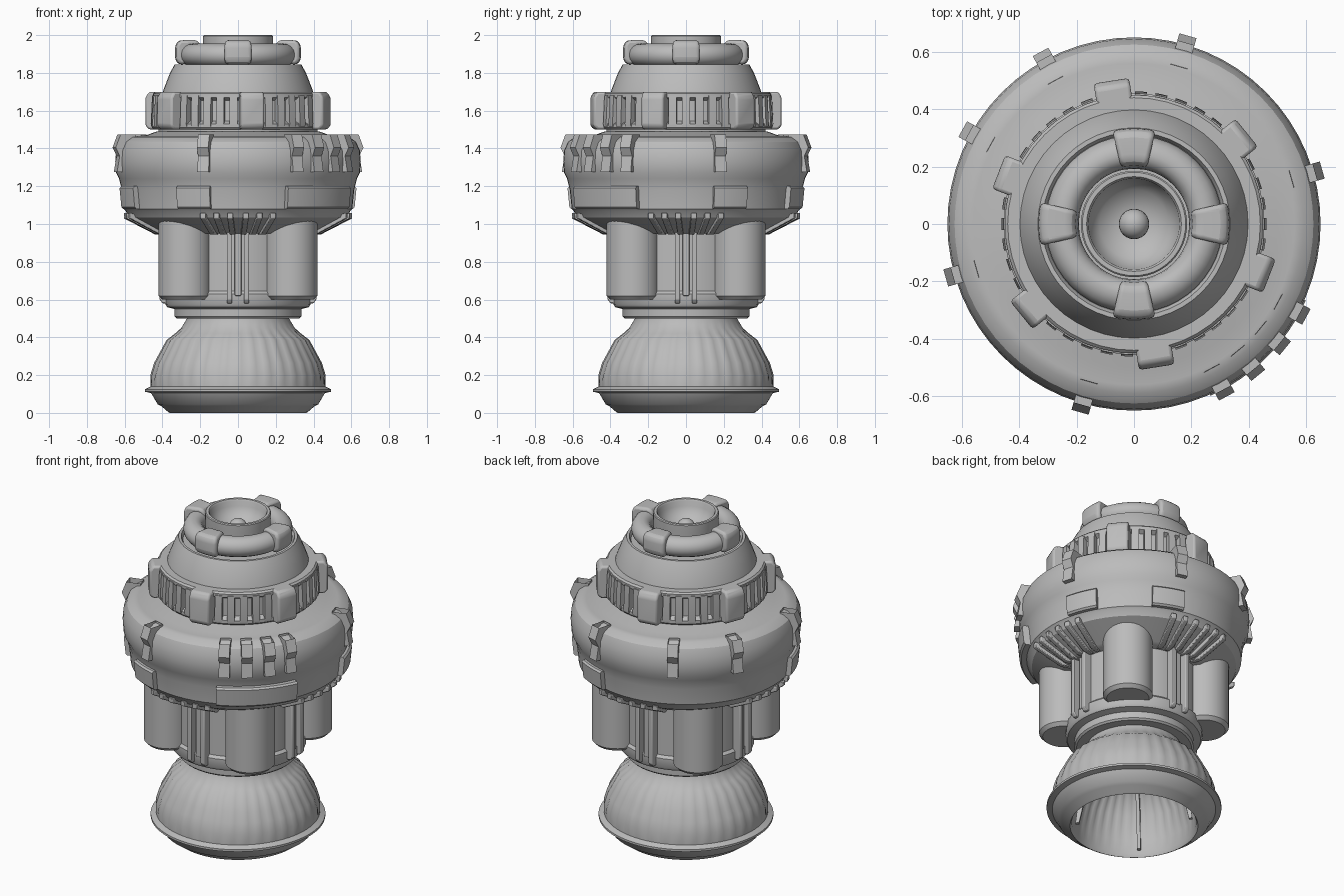
import bpy, bmesh
from math import sin, cos, pi, radians, tau
from mathutils import Matrix, Vector

if "Cube" in bpy.data.objects:
    bpy.data.objects.remove(bpy.data.objects["Cube"])

grey = bpy.data.materials.new("plain grey")
grey.use_nodes = True
GREY = (0.5, 0.5, 0.5, 1)
grey.diffuse_color = GREY
grey.node_tree.nodes["Principled BSDF"].inputs["Base Color"].default_value = GREY


def finish(name, bm, bevel=0, angle=35):
    """Turn a bmesh into a named, shaded object."""
    bmesh.ops.remove_doubles(bm, verts=bm.verts, dist=0.0001)
    bmesh.ops.recalc_face_normals(bm, faces=bm.faces)
    mesh = bpy.data.meshes.new(name)
    bm.to_mesh(mesh)
    bm.free()
    mesh.materials.append(grey)
    ob = bpy.data.objects.new(name, mesh)
    bpy.context.collection.objects.link(ob)
    bpy.ops.object.select_all(action="DESELECT")
    bpy.context.view_layer.objects.active = ob
    ob.select_set(True)
    bpy.ops.object.shade_smooth_by_angle(angle=radians(angle))
    if bevel:
        mod = ob.modifiers.new("soft edges", "BEVEL")
        mod.width, mod.segments = bevel, 2
    return ob


def lathe(name, profile, segments=48, flutes=0, depth=0, band=(0, 0), angle=35):
    """Spin an (r, z) profile; flutes ripple the radius inside the z band."""
    bm = bmesh.new()
    rings = []
    for i, (r, z) in enumerate(profile):
        ring = []
        for s in range(segments):
            a = tau * s / segments
            ripple = depth * cos(flutes * a) if band[0] < z < band[1] else 0
            rr = max(r + ripple, 0) if r else 0
            ring.append(bm.verts.new((rr * cos(a), rr * sin(a), z)))
        rings.append(ring)
    for lo, hi in zip(rings, rings[1:]):
        for s in range(segments):
            t = (s + 1) % segments
            bm.faces.new((lo[s], lo[t], hi[t], hi[s]))
    bmesh.ops.dissolve_degenerate(bm, dist=0.0001, edges=bm.edges)
    return finish(name, bm, angle=angle)


def arc_plates(name, profile, spans, steps=8, bevel=0):
    """Sweep a closed (r, z) outline over each angle span."""
    bm = bmesh.new()
    for a0, a1 in spans:
        rings = []
        for s in range(steps + 1):
            a = radians(a0 + (a1 - a0) * s / steps)
            rings.append([bm.verts.new((r * cos(a), r * sin(a), z)) for r, z in profile])
        n = len(profile)
        for p, q in zip(rings, rings[1:]):
            for i in range(n):
                j = (i + 1) % n
                bm.faces.new((p[i], p[j], q[j], q[i]))
        bm.faces.new(rings[0])
        bm.faces.new(rings[-1][::-1])
    return finish(name, bm, bevel)


def bars(name, profile, width, angles, bevel=0, pocket=0, offsets=(0,)):
    """Extrude a closed (r, z) outline sideways and copy it at each angle."""
    bm = bmesh.new()
    for deg in angles:
        for off in offsets:
            rot = Matrix.Rotation(radians(deg), 4, "Z")
            sides = [[bm.verts.new(rot @ Vector((r, off + w, z))) for r, z in profile]
                     for w in (-width / 2, width / 2)]
            n = len(profile)
            walls = []
            for i in range(n):
                j = (i + 1) % n
                walls.append(bm.faces.new((sides[0][i], sides[0][j], sides[1][j], sides[1][i])))
            bm.faces.new(sides[0])
            bm.faces.new(sides[1][::-1])
            if pocket:
                # sunken top socket
                top = max(walls, key=lambda f: f.calc_center_median().z)
                bmesh.ops.inset_individual(bm, faces=[top], thickness=0.012)
                for v in top.verts:
                    v.co.z -= pocket
    return finish(name, bm, bevel)


QUARTERS = (0, 90, 180, 270)
DIAGONALS = (45, 135, 225, 315)

# Hollow fluted bell at the bottom
lathe("bell_nozzle", [(0, .43), (.12, .42), (.24, .36), (.31, .24), (.345, .1), (.35, .02),
                      (.36, 0), (.37, .005), (.405, .035), (.425, .045), (.46, .105),
                      (.492, .112), (.492, .125), (.462, .14), (.46, .2), (.44, .265),
                      (.41, .32), (.375, .385), (.33, .42), (.3, .45), (.27, .5), (.27, .52)],
      segments=144, flutes=36, depth=.004, band=(.19, .425))
bars("bell_inner_ribs", [(.33, .03), (.31, .03), (.27, .22), (.18, .38), (.2, .41), (.3, .3)],
     .02, DIAGONALS)

# Lower drum and its pods
lathe("lower_drum", [(0, .5), (.325, .5), (.335, .51), (.335, .55), (.375, .56), (.385, .575),
                     (.385, .63), (.37, .645), (.37, .97), (0, .97)])
pods = bmesh.new()
for deg in DIAGONALS:
    a = radians(deg)
    outline = [(0, .6), (.12, .6), (.14, .62), (.14, 1.02), (0, 1.02)]
    spun = [pods.verts.new((r + .396 * cos(a), .396 * sin(a), z)) for r, z in outline]
    edges = [pods.edges.new(pair) for pair in zip(spun, spun[1:])]
    bmesh.ops.spin(pods, geom=spun + edges, cent=(.396 * cos(a), .396 * sin(a), 0),
                   axis=(0, 0, 1), angle=tau, steps=28, use_merge=True)
finish("round_pods", pods)
bars("drum_ribs", [(.33, .58), (.4, .58), (.415, .6), (.415, .96), (.33, .96)],
     .028, QUARTERS, bevel=.005, offsets=(-.045, .045))
bars("drum_middle_ribs", [(.33, .62), (.39, .62), (.39, .96), (.33, .96)],
     .035, QUARTERS, bevel=.005)

# Wide main body
lathe("main_body", [(0, .95), (.41, .95), (.43, .96), (.575, 1.035), (.595, 1.07), (.605, 1.08),
                    (.615, 1.18), (.63, 1.24), (.645, 1.27), (.65, 1.33), (.645, 1.39),
                    (.625, 1.435), (.59, 1.46), (.56, 1.465), (.5, 1.465), (.43, 1.49), (0, 1.49)],
      segments=64, angle=30)

# Slatted vents under the main body
bars("under_vent_slats", [(.38, .945), (.44, .945), (.605, 1.03), (.605, 1.06), (.4, 1.0)],
     .03, [q + d for q in QUARTERS for d in (-18, -11, -4, 4, 11, 18)], bevel=.004)

# Raised blocks around the waist
block = [(.55, 1.08), (.625, 1.08), (.635, 1.09), (.645, 1.19), (.635, 1.2), (.55, 1.2)]
arc_plates("waist_blocks", block, [(c + d - 8.5, c + d + 8.5) for c in (45, 225) for d in (-23, 23)])
arc_plates("waist_wide_block", [(r + .01 if r > .6 else r, z) for r, z in block], [(-66, -24)], 12)

# Bent clips with open sockets on the shoulder
clip = [(.57, 1.475), (.655, 1.475), (.682, 1.405), (.66, 1.36), (.675, 1.275), (.59, 1.275)]
bars("shoulder_clips", clip, .062,
     [16, 74, 118.5, 151, 196, 254, -28.3, -39.4, -50.6, -61.7], pocket=.05)

# Ribbed collar
lathe("collar_core", [(.42, 1.47), (.42, 1.5), (.445, 1.5), (.455, 1.51), (.455, 1.53), (.425, 1.545),
                      (.425, 1.655), (.45, 1.67), (.45, 1.69), (.44, 1.7), (.39, 1.7)])
tab_angles = [39 + 60 * i for i in range(6)]
bars("collar_tabs", [(.38, 1.5), (.485, 1.5), (.505, 1.52), (.505, 1.67), (.485, 1.7), (.38, 1.7)],
     .125, tab_angles, bevel=.012)
arc_plates("collar_ribs", [(.4, 1.515), (.46, 1.515), (.462, 1.53), (.455, 1.68), (.4, 1.68)],
           [(t + d - 2.6, t + d + 2.6) for t in tab_angles for d in (12, 21, 30, 39, 48)], 2)

# Sloped neck
lathe("neck_cone", [(.4, 1.69), (.395, 1.71), (.36, 1.8), (.335, 1.845), (.32, 1.845),
                    (.31, 1.825), (.17, 1.825)], angle=28)

# Rounded crown ring with four lugs
lathe("crown_ring", [(.245 + .058 * cos(t) * (1.1 if cos(t) > 0 else .9), 1.895 + .06 * sin(t))
                     for t in [tau * i / 16 for i in range(17)]])
arc_plates("crown_lugs", [(.19, 1.85), (.315, 1.845), (.333, 1.87), (.333, 1.945), (.315, 1.972),
                          (.23, 1.975), (.205, 1.96)],
           [(q - 13, q + 13) for q in QUARTERS], 6, bevel=.014)

# Central cup with a small ball in it
lathe("central_cup", [(.18, 1.82), (.185, 1.96), (.185, 1.995), (.18, 2), (.165, 2), (.158, 1.99),
                      (.155, 1.96), (.12, 1.91), (.06, 1.88), (0, 1.875)])
ball = bmesh.new()
bmesh.ops.create_uvsphere(ball, u_segments=24, v_segments=12, radius=.053,
                          matrix=Matrix.Translation((0, 0, 1.9)))
finish("cup_ball", ball)
